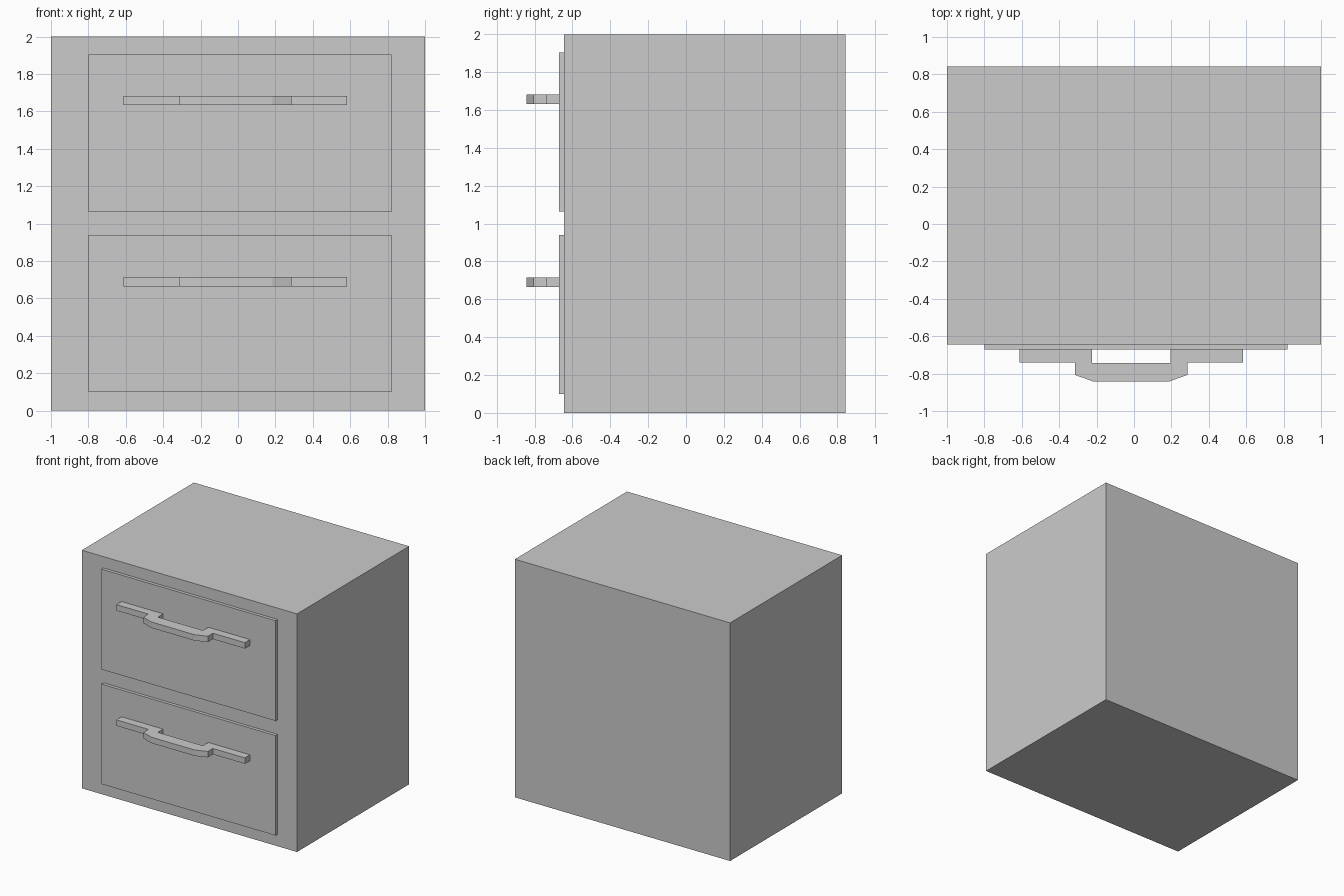
import bpy, bmesh

if "Cube" in bpy.data.objects:
    bpy.data.objects.remove(bpy.data.objects["Cube"])

def extrude_profile(name, pts, z0, z1):
    """Solid prism from a plan-view outline (counter-clockwise)."""
    bm = bmesh.new()
    face = bm.faces.new([bm.verts.new((x, y, z0)) for x, y in pts])
    ext = bmesh.ops.extrude_face_region(bm, geom=[face], use_keep_orig=True)
    top = [v for v in ext["geom"] if isinstance(v, bmesh.types.BMVert)]
    bmesh.ops.translate(bm, verts=top, vec=(0, 0, z1 - z0))
    bmesh.ops.recalc_face_normals(bm, faces=bm.faces)
    mesh = bpy.data.meshes.new(name)
    bm.to_mesh(mesh)
    bm.free()
    obj = bpy.data.objects.new(name, mesh)
    bpy.context.collection.objects.link(obj)
    return obj

def box(name, x0, x1, y0, y1, z0, z1):
    return extrude_profile(name, [(x0, y0), (x1, y0), (x1, y1), (x0, y1)], z0, z1)

BACK, FRONT, PANEL = 0.843, -0.645, -0.672

# Cabinet body
box("cabinet_body", -1, 1, FRONT, BACK, 0, 2)

# Half of the handle outline, mirrored about the handle's centre
half = [(0.21, PANEL), (0.21, -0.743), (None, None)]
right = [(0.2, -0.843), (0.3, -0.807), (0.3, -0.74), (0.597, -0.74),
         (0.597, PANEL), (0.21, PANEL), (0.21, -0.743)]
outline = right + [(-x, y) for x, y in reversed(right)]
outline = [(x - 0.015, y) for x, y in outline]

# Drawer fronts with their handles
for label, z0, z1, hz in (("lower", 0.10, 0.94, 0.665), ("upper", 1.063, 1.905, 1.633)):
    box(label + "_drawer_front", -0.8, 0.82, PANEL, FRONT, z0, z1)
    extrude_profile(label + "_drawer_handle", outline, hz, hz + 0.05)
